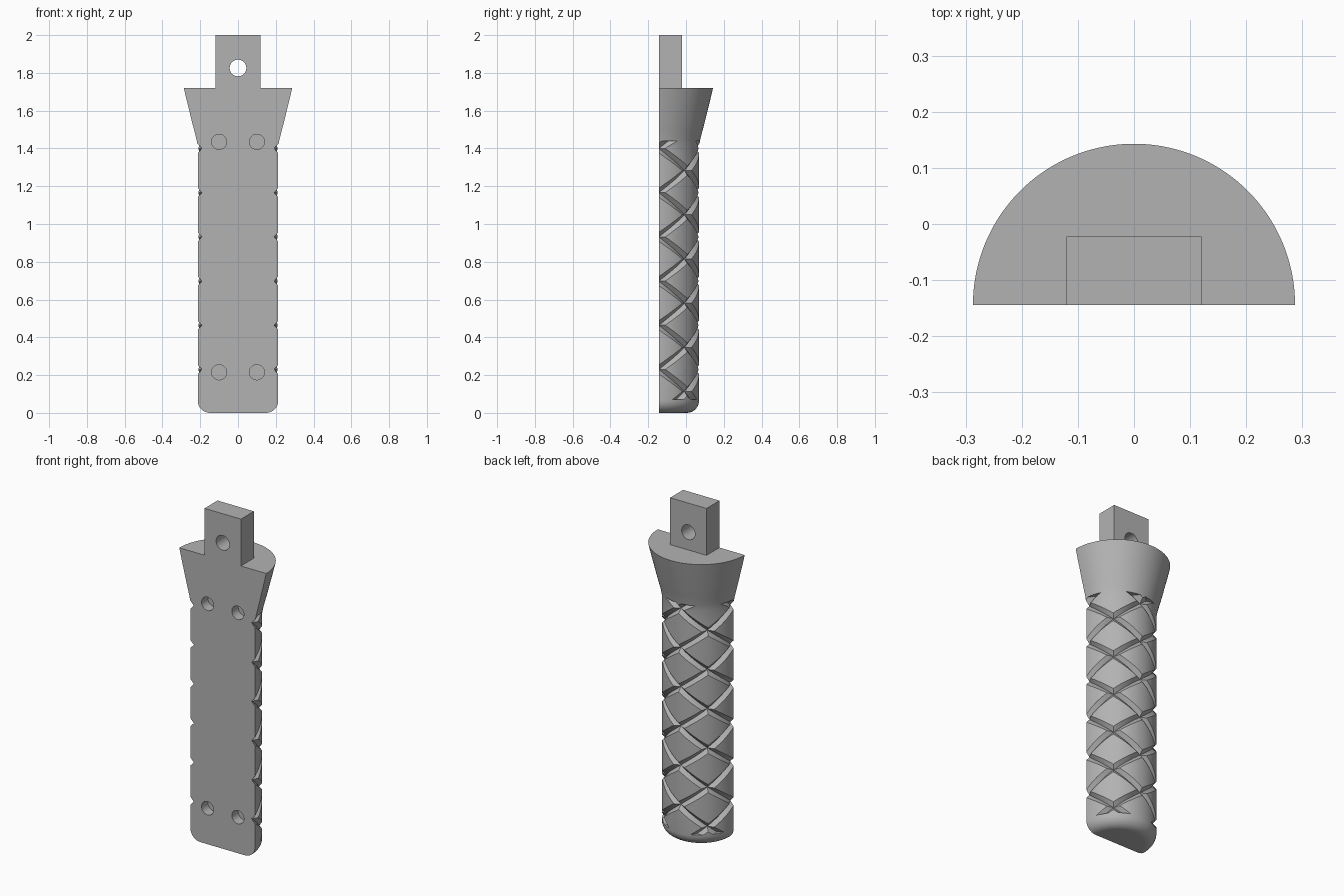
import bpy, bmesh
from math import pi, sin, cos, radians
from mathutils import Matrix

cube = bpy.data.objects.get("Cube")
if cube:
    bpy.data.objects.remove(cube, do_unlink=True)

FRONT = -0.144      # flat face, also the axis of the half-round grip
RADIUS = 0.213
STEP = 0.234        # vertical spacing of the grooves
SEGS = 72

grey = bpy.data.materials.new("grey plastic")
grey.use_nodes = True
grey.diffuse_color = (0.45, 0.45, 0.45, 1)
grey.node_tree.nodes["Principled BSDF"].inputs["Base Color"].default_value = grey.diffuse_color


def finish(bm, name):
    bmesh.ops.recalc_face_normals(bm, faces=bm.faces)
    mesh = bpy.data.meshes.new(name)
    bm.to_mesh(mesh)
    bm.free()
    mesh.materials.append(grey)
    obj = bpy.data.objects.new(name, mesh)
    bpy.context.collection.objects.link(obj)
    return obj


def activate(obj):
    bpy.ops.object.select_all(action='DESELECT')
    obj.select_set(True)
    bpy.context.view_layer.objects.active = obj


def cut(obj, cutter):
    mod = obj.modifiers.new("cut", 'BOOLEAN')
    mod.operation = 'DIFFERENCE'
    mod.solver = 'EXACT'
    mod.object = cutter
    activate(obj)
    bpy.ops.object.modifier_apply(modifier=mod.name)
    bpy.data.objects.remove(cutter, do_unlink=True)


def ring_point(r, a, z):
    return (r * cos(a), FRONT + r * sin(a), z)


def half_lathe(name, profile):
    bm = bmesh.new()
    rings = [[bm.verts.new(ring_point(r, pi * i / SEGS, z)) for i in range(SEGS + 1)]
             for r, z in profile]
    for low, high in zip(rings, rings[1:]):
        for i in range(SEGS):
            bm.faces.new((low[i], low[i + 1], high[i + 1], high[i]))
    bm.faces.new(rings[0])
    bm.faces.new(rings[-1])
    bm.faces.new([r[0] for r in rings] + [r[-1] for r in reversed(rings)])
    return finish(bm, name)


def groove_cutter(hand):
    # V-section strips winding round the grip, trimmed to the gripped length
    bm = bmesh.new()
    section = [(0.191, 0), (0.24, 0.053), (0.24, -0.053)]
    count = 68
    for k in range(-5, 11):
        rows = []
        for i in range(count + 1):
            deg = -12 + 204 * i / count
            z = 0.23 + STEP * k + hand * deg / 90 * STEP
            rows.append([bm.verts.new(ring_point(r, radians(deg), z + dz)) for r, dz in section])
        for a, b in zip(rows, rows[1:]):
            for j in range(3):
                n = (j + 1) % 3
                bm.faces.new((a[j], a[n], b[n], b[j]))
        bm.faces.new(rows[0])
        bm.faces.new(rows[-1])
    for z, up in ((0.07, -1), (1.44, 1)):
        bmesh.ops.bisect_plane(bm, geom=bm.verts[:] + bm.edges[:] + bm.faces[:],
                               plane_co=(0, 0, z), plane_no=(0, 0, up), clear_outer=True)
        bmesh.ops.holes_fill(bm, edges=[e for e in bm.edges if e.is_boundary], sides=0)
    bmesh.ops.triangulate(bm, faces=bm.faces)
    return finish(bm, "groove_cutter")


def hole_cutter(x, z, radius, depth):
    bm = bmesh.new()
    bmesh.ops.create_cone(bm, cap_ends=True, segments=40, radius1=radius, radius2=radius,
                          depth=2 * depth, matrix=Matrix.Translation((x, FRONT, z))
                          @ Matrix.Rotation(pi / 2, 4, 'X'))
    return finish(bm, "hole_cutter")


# Grip: rounded butt, straight handle, flared collar
fillet = 0.065
profile = [(RADIUS - fillet + fillet * sin(t * pi / 16), fillet - fillet * cos(t * pi / 16))
           for t in range(9)]
profile += [(RADIUS, 1.41), (0.22, 1.45), (0.233, 1.5), (0.246, 1.55),
            (0.258, 1.6), (0.273, 1.66), (0.287, 1.72)]
grip = half_lathe("grip", profile)

# Crossing grooves
for hand in (1, -1):
    cut(grip, groove_cutter(hand))

# Blind peg holes in the flat face
for x in (-0.1, 0.1):
    for z in (0.215, 1.435):
        cut(grip, hole_cutter(x, z, 0.04, 0.06))

# Square tang with a pin hole
bm = bmesh.new()
bmesh.ops.create_cube(bm, size=1, matrix=Matrix.Translation((0, FRONT + 0.061, 1.86))
                      @ Matrix.Diagonal((0.24, 0.122, 0.28, 1)))
tang = finish(bm, "tang")
cut(tang, hole_cutter(0, 1.826, 0.044, 0.2))

for obj in (grip, tang):
    activate(obj)
    bpy.ops.object.shade_smooth_by_angle(angle=radians(25))
